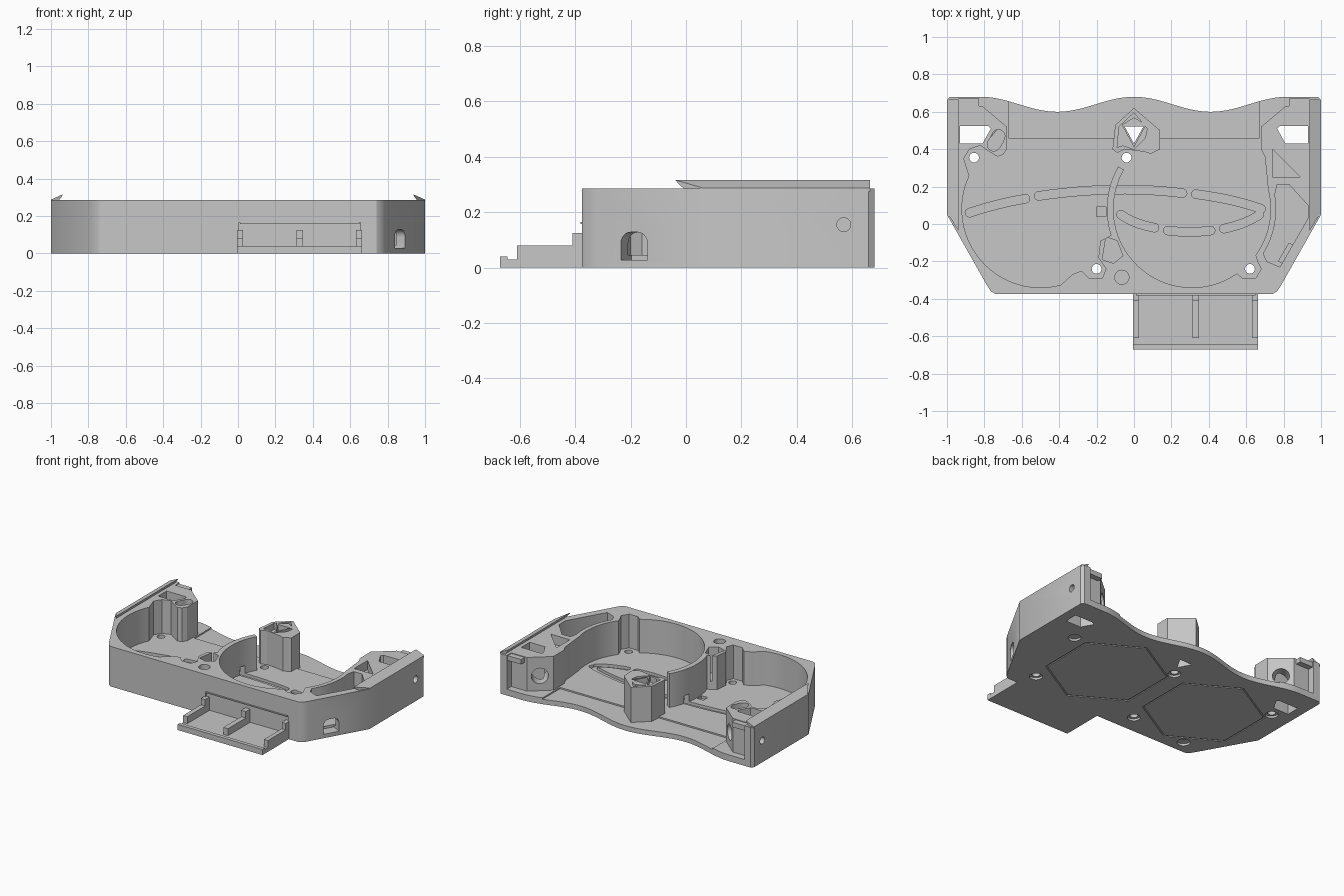
import bpy, bmesh, math
from mathutils import Vector, Matrix

if bpy.data.objects.get("Cube"):
    bpy.data.objects.remove(bpy.data.objects["Cube"])

grey = bpy.data.materials.new("plain grey")
grey.use_nodes = True
colour = (0.57, 0.57, 0.57, 1)
grey.diffuse_color = colour
grey.node_tree.nodes["Principled BSDF"].inputs["Base Color"].default_value = colour

FLOOR, TOP = 0.045, 0.285


def finish(name, bm):
    bmesh.ops.recalc_face_normals(bm, faces=bm.faces)
    mesh = bpy.data.meshes.new(name)
    bm.to_mesh(mesh)
    bm.free()
    obj = bpy.data.objects.new(name, mesh)
    bpy.context.collection.objects.link(obj)
    mesh.materials.append(grey)
    return obj


def prism(name, points, low, high):
    bm = bmesh.new()
    bottom = [bm.verts.new((x, y, low)) for x, y in points]
    top = [bm.verts.new((x, y, high)) for x, y in points]
    bm.faces.new(bottom[::-1])
    bm.faces.new(top)
    for i in range(len(points)):
        bm.faces.new((bottom[i - 1], bottom[i], top[i], top[i - 1]))
    return finish(name, bm)


def box(name, x0, x1, y0, y1, z0, z1):
    return prism(name, [(x0, y0), (x1, y0), (x1, y1), (x0, y1)], z0, z1)


def rod(name, centre, axis, radius, length):
    bm = bmesh.new()
    turn = Vector(axis).to_track_quat('Z', 'Y').to_matrix().to_4x4()
    bmesh.ops.create_cone(bm, cap_ends=True, segments=24, radius1=radius, radius2=radius,
                          depth=length, matrix=Matrix.Translation(centre) @ turn)
    return finish(name, bm)


def volume(mesh):
    bm = bmesh.new()
    bm.from_mesh(mesh)
    size = bm.calc_volume()
    bm.free()
    return size


def cut(target, cutter):
    """Subtract the cutter, keeping the first solver result that is sound."""
    mod = target.modifiers.new("cut", 'BOOLEAN')
    mod.operation, mod.object = 'DIFFERENCE', cutter
    before = volume(target.data)
    for solver in ('MANIFOLD', 'EXACT', 'FLOAT'):
        mod.solver = solver
        bpy.context.view_layer.update()
        graph = bpy.context.evaluated_depsgraph_get()
        mesh = bpy.data.meshes.new_from_object(target.evaluated_get(graph))
        if before * 0.03 < volume(mesh) < before - 1e-7:
            target.data = mesh
            break
    target.modifiers.remove(mod)
    bpy.data.objects.remove(cutter)


def arc(x, y, r, a, b, n=24):
    steps = [math.radians(a + (b - a) * i / n) for i in range(n + 1)]
    return [(x + r * math.cos(t), y + r * math.sin(t)) for t in steps]


def flip(points):
    return [(-x, y) for x, y in points]


def ribbon(start, bend, end, width):
    """Outline of a curved slot with round ends."""
    a, b, c = Vector(start), Vector(bend), Vector(end)
    sides, ends = ([], []), []
    for i in range(13):
        t = i / 12
        p = a * (1 - t) ** 2 + b * 2 * t * (1 - t) + c * t * t
        d = ((b - a) * (1 - t) + (c - b) * t).normalized()
        n = Vector((-d.y, d.x)) * width / 2
        sides[0].append((p + n)[:])
        sides[1].append((p - n)[:])
        ends.append(math.degrees(math.atan2(d.y, d.x)))
    back = arc(*start, width / 2, ends[0] + 270, ends[0] + 90, 8)
    front = arc(*end, width / 2, ends[-1] + 90, ends[-1] - 90, 8)
    return sides[0] + front[1:-1] + sides[1][::-1] + back[1:-1]


# Outer tray with waved rear edge and rounded front corners
side = [(0.74, -0.375), (0.765, -0.36), (0.785, -0.33), (1, 0.05), (1, 0.66), (0.985, 0.68)]
wave = [(x / 50, 0.64 + 0.04 * math.cos(x / 50 * math.tau / 0.82)) for x in range(41, -42, -1)]
tray = prism("tray", side + wave + flip(side[::-1]), 0, TOP)

# Open interior: two round bays, a thin curved divider and corner posts
rear = [(-0.935, 0.9), (-0.935, 0.63), (-0.81, 0.63), (-0.68, 0.52), (-0.68, 0.4)]
left_post = [(-0.7, 0.37), (-0.73, 0.36), (-0.78, 0.39), (-0.82, 0.42), (-0.88, 0.4), (-0.91, 0.35)]
mid_post = [(-0.33, -0.27), (-0.28, -0.25), (-0.24, -0.29), (-0.17, -0.29), (-0.15, -0.24),
            (-0.19, -0.18), (-0.18, -0.09)]
right_post = [(0.58, -0.29), (0.65, -0.29), (0.68, -0.24), (0.66, -0.2)]
interior = (rear + left_post + arc(-0.5, 0.08, 0.42, 155, 285) + mid_post
            + arc(0.31, 0.08, 0.455, 198, 150) + arc(0.31, 0.08, 0.42, 150, 305)
            + right_post + arc(0.31, 0.08, 0.42, 324, 374) + [(0.7, 0.36)] + flip(rear[::-1]))
cut(tray, prism("interior", interior, FLOOR, 1))
cut(tray, box("rear_step", -0.67, 0.67, 0.46, 0.9, FLOOR - 0.01, 0.2))

# Pockets in the wall tops
pocket = [(0.71, -0.2), (0.78, -0.23), (0.93, 0.03), (0.93, 0.1), (0.83, 0.21), (0.765, 0.21)]
cut(tray, prism("side_pocket", pocket + arc(0.31, 0.08, 0.45, 10, -32, 8), FLOOR, 1))
cut(tray, prism("side_recess", [(0.74, 0.25), (0.89, 0.25), (0.74, 0.4)], 0.22, 1))
cut(tray, prism("mid_pocket", [(-0.15, -0.07), (-0.09, -0.09), (-0.06, -0.17), (-0.11, -0.21),
                               (-0.17, -0.19)], 0.1, 1))
cut(tray, rod("mid_bore", (-0.065, -0.285, 0.3), (0, 0, 1), 0.038, 0.3))
cut(tray, prism("post_pocket", ribbon((-0.75, 0.425), (-0.735, 0.445), (-0.725, 0.47), 0.07), 0.15, 1))

# Openings in the rear corners, both sides
for s in (-1, 1):
    vent = [(s * x, y) for x, y in ((0.93, 0.43), (0.81, 0.43), (0.765, 0.51), (0.78, 0.525), (0.93, 0.525))]
    cut(tray, prism("corner_vent", vent, -1, 1))
    cut(tray, rod("slant_port", (s * 0.76, 0.56, 0.15), (s * 0.62, -0.78, 0), 0.055, 0.2))
    cut(tray, rod("side_hole", (s, 0.57, 0.155), (1, 0, 0), 0.025, 0.3))

# Arched window through the angled wall on one side
window = prism("window", [(-0.055, -0.05), (0.055, -0.05)] + arc(0.015, 0.01, 0.04, 0, 90, 6)
               + arc(-0.015, 0.01, 0.04, 90, 180, 6), -0.08, 0.08)
out = Vector((0.865, -0.5, 0))
along = Vector((0.5, 0.865, 0))
window.data.transform(Matrix.Translation((0.87, -0.19, 0.078))
                      @ Matrix((along, (0, 0, 1), out)).transposed().to_4x4())
cut(tray, window)

# Curved channels in the floor
channels = [((-0.88, 0.06), (-0.73, 0.11), (-0.58, 0.135)), ((-0.51, 0.15), (-0.1, 0.21), (0.26, 0.165)),
            ((0.33, 0.16), (0.55, 0.13), (0.68, 0.08)), ((-0.07, 0.05), (0, 0), (0.11, -0.02)),
            ((0.18, -0.035), (0.3, -0.05), (0.41, -0.035)), ((0.48, -0.025), (0.6, 0), (0.67, 0.05))]
for path in channels:
    cut(tray, prism("channel", ribbon(*path, 0.045), FLOOR - 0.02, 0.1))
cut(tray, box("catch_slot", -0.2, -0.15, 0.04, 0.09, FLOOR - 0.02, 0.1))

# Screw holes with shallow counterbores underneath
for x, y in ((-0.855, 0.355), (-0.04, 0.355), (-0.2, -0.24), (0.62, -0.24)):
    cut(tray, rod("screw_hole", (x, y, 0), (0, 0, 1), 0.026, 0.4))
    cut(tray, rod("counterbore", (x, y, 0), (0, 0, 1), 0.042, 0.03))
for x, y in ((0.75, 0.3), (-0.65, -0.28)):
    cut(tray, rod("counterbore", (x, y, 0), (0, 0, 1), 0.042, 0.03))

# Six-sided grooves on the underside
for x in (-0.5, 0.31):
    ring = prism("groove", arc(x, 0.1, 0.4, 30, 330, 5), -0.01, 0.005)
    cut(ring, prism("groove_core", arc(x, 0.1, 0.388, 30, 330, 5), -0.1, 0.1))
    cut(tray, ring)

# Front bay recess
cut(tray, box("front_recess", 0.005, 0.655, -0.4, -0.36, 0.03, 0.165))

# Rear centre tower
tower = prism("centre_tower", [(0, 0.62), (-0.1, 0.53), (-0.115, 0.4), (-0.09, 0.38), (-0.05, 0.4),
                               (0.06, 0.385), (0.09, 0.375), (0.14, 0.4), (0.14, 0.5)], 0.01, TOP)
hole = [(-0.05, 0.52), (0, 0.43), (0.05, 0.52)]
cut(tower, prism("tower_hole", hole, -1, 1))
cut(tray, prism("tower_hole", hole, -1, 1))
cut(tower, prism("tower_recess", [(0, 0.595), (-0.08, 0.52), (-0.09, 0.41), (-0.06, 0.42), (0, 0.4),
                                  (0.06, 0.46), (0.07, 0.51)], 0.24, 1))
rim = prism("tower_rim", [(0, 0.57), (-0.065, 0.53), (0, 0.41), (0.065, 0.53)], 0.2, TOP)
cut(rim, prism("tower_hole", hole, -1, 1))

# Front shelf with lip, and stepped ribs
box("front_shelf", -0.005, 0.663, -0.672, -0.37, 0, 0.03)
box("shelf_lip", -0.005, 0.663, -0.672, -0.645, 0.01, 0.04)
box("bay_top_bar", 0.01, 0.65, -0.381, -0.355, 0.157, 0.165)
for x0, x1 in ((-0.005, 0.028), (0.312, 0.348), (0.632, 0.663)):
    box("rib", x0, x1, -0.61, -0.355, 0.02, 0.08)
    box("rib_back", x0, x1, -0.41, -0.355, 0.02, 0.125)

# Inward sloping lips and small rear clips on both sides
for s in (-1, 1):
    profile = [(1, 0.275), (1, 0.288), (0.937, 0.316), (0.945, 0.3), (0.965, 0.275)]
    bm = bmesh.new()
    front = [bm.verts.new((s * x, 0.06 - (1 - x) * 1.55, z)) for x, z in profile]
    back = [bm.verts.new((s * x, 0.665, z)) for x, z in profile]
    bm.faces.new(front)
    bm.faces.new(back)
    for i in range(5):
        j = (i + 1) % 5
        bm.faces.new((front[i], front[j], back[j], back[i]))
    finish("side_lip", bm)
    clip = [(s * x, y) for x, y in ((0.94, 0.625), (0.83, 0.625), (0.83, 0.67), (0.94, 0.67))]
    prism("rear_clip", clip, 0.245, 0.28)

# Smooth shading with sharp edges kept
for obj in bpy.context.collection.objects:
    if obj.type == 'MESH':
        bpy.ops.object.select_all(action='DESELECT')
        obj.select_set(True)
        bpy.context.view_layer.objects.active = obj
        bpy.ops.object.shade_smooth_by_angle(angle=math.radians(30))
